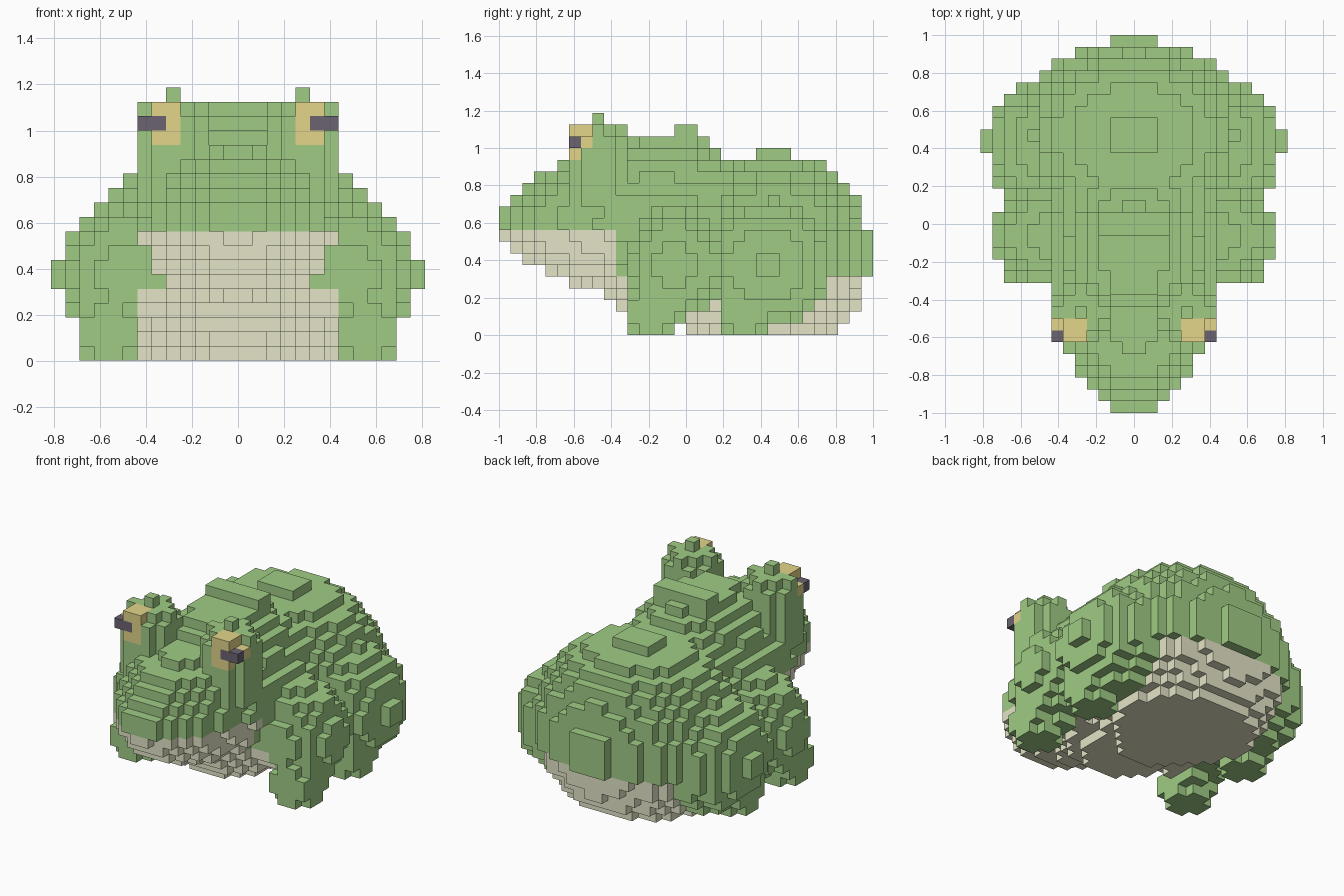
import bpy, bmesh
from mathutils import Vector

if "Cube" in bpy.data.objects:
    bpy.data.objects.remove(bpy.data.objects["Cube"])

U = 0.0625  # edge of one block


def make_material(name, rgb):
    m = bpy.data.materials.new(name)
    m.use_nodes = True
    m.diffuse_color = (*rgb, 1)
    m.node_tree.nodes["Principled BSDF"].inputs["Base Color"].default_value = (*rgb, 1)
    return m


MATS = [make_material("skin_green", (0.35, 0.6, 0.235)),
        make_material("belly_cream", (0.78, 0.78, 0.58)),
        make_material("eye_gold", (0.77, 0.66, 0.255)),
        make_material("pupil_dark", (0.145, 0.125, 0.165))]
GREEN, CREAM, GOLD, DARK = range(4)


# Shape tests on block centres
def ellipsoid(c, r, floor=0.0):
    return lambda p: p.z > floor and sum(((p[i] - c[i]) / r[i]) ** 2 for i in range(3)) <= 1


def box(lo, hi):
    return lambda p: all(lo[i] < p[i] < hi[i] for i in range(3))


# Colour rules
def green(p):
    return GREEN


def skin_colour(p):
    throat = p.y < -0.375 and p.z < 0.5625
    return CREAM if p.x < 0.4375 and (p.z < 0.3125 or throat) else GREEN


def eye_colour(p):
    return GOLD if p.x > 0.25 and p.y < -0.5 and p.z > 1.0 else GREEN


def gold(p):
    return GOLD


def dark(p):
    return DARK


# Parts: name, shape, colour rule, mirrored; later parts take over shared blocks
PARTS = [
    ("body", ellipsoid((0, 0.46875, 0.4375), (0.62, 0.515, 0.547)), skin_colour, False),
    ("belly", ellipsoid((0, 0.25, 0.3), (0.42, 0.45, 0.33)), skin_colour, False),
    ("chest", ellipsoid((0, -0.06, 0.5), (0.46, 0.46, 0.5), U), skin_colour, False),
    ("neck", ellipsoid((0, -0.14, 0.56), (0.42, 0.52, 0.53), 0.5), skin_colour, False),
    ("head", ellipsoid((0, -0.15, 0.605), (0.44, 0.85, 0.385)), skin_colour, False),
    ("back_crest", box((-0.19, -0.065, 1.0), (0.19, 0.065, 1.125)), green, False),
    ("thigh", ellipsoid((0.48, 0.43, 0.375), (0.312, 0.335, 0.33)), skin_colour, True),
    ("hind_foot", ellipsoid((0.5625, 0.3125, 0.12), (0.135, 0.135, 0.2)), skin_colour, True),
    ("upper_arm", ellipsoid((0.49, -0.0625, 0.38), (0.26, 0.25, 0.3)), skin_colour, True),
    ("front_foot", ellipsoid((0.5625, -0.1875, 0.12), (0.135, 0.135, 0.2)), skin_colour, True),
    ("eye_socket", ellipsoid((0.28125, -0.46875, 0.85), (0.17, 0.17, 0.25)), green, True),
    ("eye", ellipsoid((0.28125, -0.46875, 1.025), (0.1439, 0.1439, 0.1439)), eye_colour, True),
    ("iris", box((0.25, -0.625, 0.9375), (0.375, -0.5625, 1.125)), gold, True),
    ("pupil", box((0.3125, -0.625, 1.0), (0.4375, -0.5625, 1.0625)), dark, True),
]

# Fill the block grid, giving every block one owner and one colour
blocks = {}
for i in range(-14, 14):
    for j in range(-16, 16):
        for k in range(20):
            p = Vector((i + 0.5, j + 0.5, k + 0.5)) * U
            q = Vector((abs(p.x), p.y, p.z))
            for name, inside, colour, mirrored in PARTS:
                if inside(q):
                    side = ("left_" if p.x > 0 else "right_") if mirrored else ""
                    blocks[i, j, k] = (side + name, colour(q))


def build_part(name):
    """Make the exposed block faces of one part and merge the flat ones."""
    bm = bmesh.new()
    verts = {}

    def vert(key):
        if key not in verts:
            verts[key] = bm.verts.new(Vector(key) * U)
        return verts[key]

    for cell, (owner, colour) in blocks.items():
        if owner != name:
            continue
        for axis in range(3):
            a, b = (axis + 1) % 3, (axis + 2) % 3
            for step in (-1, 1):
                near = list(cell)
                near[axis] += step
                if tuple(near) in blocks:
                    continue
                ring = []
                for da, db in ((0, 0), (1, 0), (1, 1), (0, 1)):
                    corner = list(cell)
                    corner[axis] += step > 0
                    corner[a] += da
                    corner[b] += db
                    ring.append(vert(tuple(corner)))
                face = bm.faces.new(ring if step > 0 else ring[::-1])
                face.material_index = colour
    bmesh.ops.dissolve_limit(bm, angle_limit=0.01, verts=bm.verts[:],
                             edges=bm.edges[:], delimit={'MATERIAL'})
    mesh = bpy.data.meshes.new(name)
    bm.to_mesh(mesh)
    bm.free()
    for m in MATS:
        mesh.materials.append(m)
    bpy.context.collection.objects.link(bpy.data.objects.new(name, mesh))


for part in sorted({owner for owner, _ in blocks.values()}):
    build_part(part)
